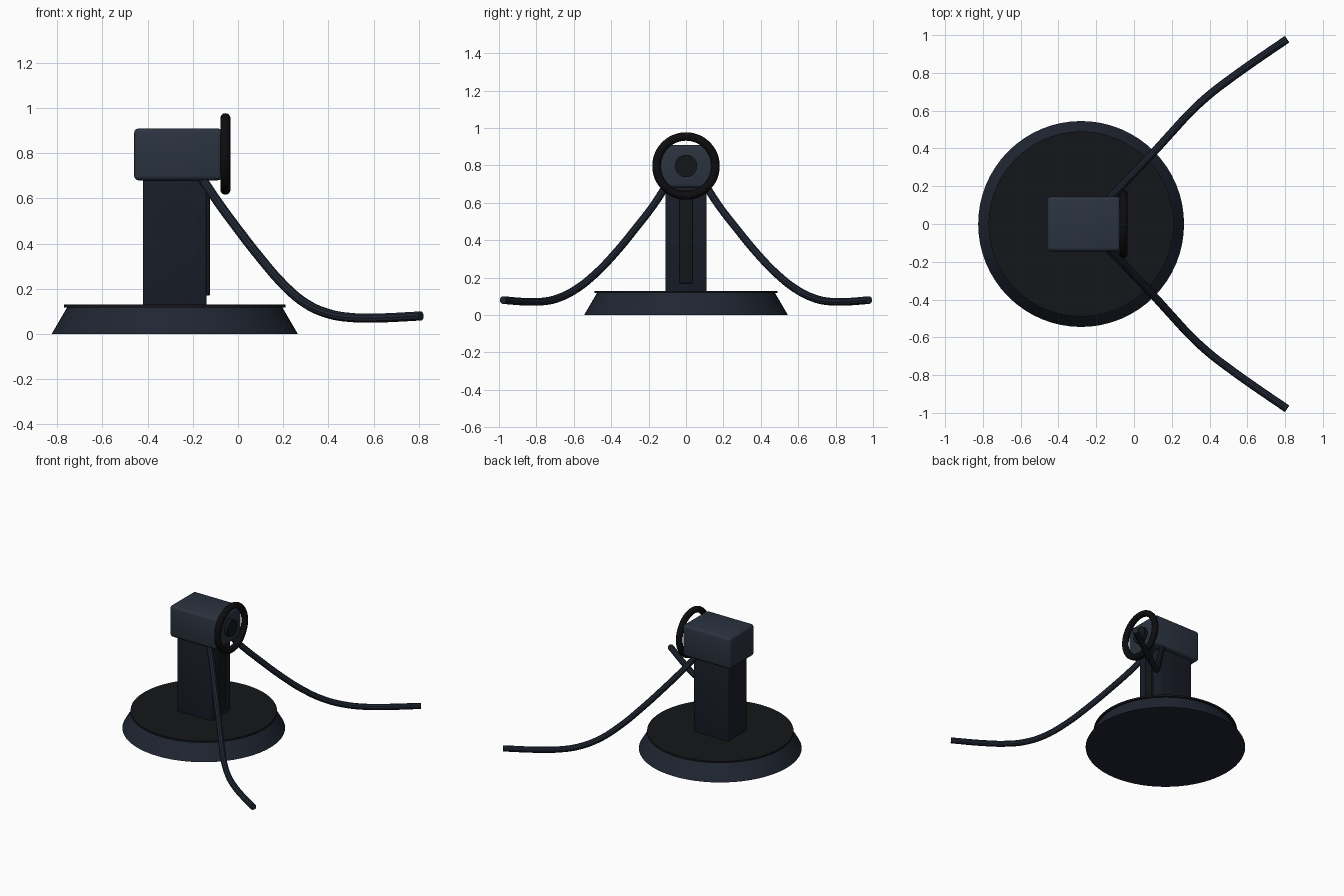
import bpy
from math import pi, radians

if "Cube" in bpy.data.objects:
    bpy.data.objects.remove(bpy.data.objects["Cube"])


def material(name, rgb):
    m = bpy.data.materials.new(name)
    m.diffuse_color = (*rgb, 1)
    m.use_nodes = True
    m.node_tree.nodes["Principled BSDF"].inputs["Base Color"].default_value = m.diffuse_color
    return m


SLATE = material("slate", (0.024, 0.033, 0.050))
NAVY = material("navy", (0.014, 0.019, 0.032))
DARK = material("dark_navy", (0.009, 0.012, 0.020))
RUBBER = material("rubber", (0.007, 0.008, 0.010))
BLACK = material("black", (0.004, 0.004, 0.005))


def finish(name, mat):
    ob = bpy.context.object
    ob.name = name
    ob.data.materials.append(mat)
    bpy.ops.object.shade_smooth_by_angle(angle=radians(35))
    return ob


def box(name, lo, hi, bevel, mat):
    centre = [(a + b) / 2 for a, b in zip(lo, hi)]
    bpy.ops.mesh.primitive_cube_add(size=1, location=centre)
    ob = bpy.context.object
    ob.scale = [b - a for a, b in zip(lo, hi)]
    bpy.ops.object.transform_apply(location=False, rotation=False, scale=True)
    mod = ob.modifiers.new("bevel", 'BEVEL')
    mod.width = bevel
    mod.segments = 3
    bpy.ops.object.modifier_apply(modifier=mod.name)
    return finish(name, mat)


def frustum(name, r1, r2, z1, z2, mat):
    bpy.ops.mesh.primitive_cone_add(vertices=64, radius1=r1, radius2=r2, depth=z2 - z1,
                                    location=(-0.28, 0, (z1 + z2) / 2))
    return finish(name, mat)


# Round tapered base with a thin mat on top
frustum("base", 0.545, 0.475, 0.0, 0.12, NAVY)
frustum("base_mat", 0.49, 0.49, 0.117, 0.130, RUBBER)

# Upright post with a raised strip on its front side
box("post", (-0.42, -0.11, 0.12), (-0.14, 0.11, 0.70), 0.008, DARK)
box("post_strip", (-0.16, -0.035, 0.17), (-0.125, 0.035, 0.67), 0.004, RUBBER)

# Head block
box("head", (-0.46, -0.145, 0.68), (-0.07, 0.145, 0.91), 0.02, SLATE)

# Ring and central hub on the head's face
bpy.ops.mesh.primitive_torus_add(major_radius=0.158, minor_radius=0.0225, major_segments=48,
                                 minor_segments=14, location=(-0.0555, 0, 0.797),
                                 rotation=(0, pi / 2, 0))
finish("ring", BLACK)
bpy.ops.mesh.primitive_cylinder_add(vertices=32, radius=0.06, depth=0.05,
                                    location=(-0.07, 0, 0.797), rotation=(0, pi / 2, 0))
finish("hub", RUBBER)

# Two mirrored cables sweeping from under the head to the ground
PATH = [(-0.18, 0.09, 0.72), (-0.10, 0.165, 0.60), (0.0, 0.27, 0.463), (0.10, 0.375, 0.335),
        (0.20, 0.485, 0.22), (0.30, 0.593, 0.135), (0.40, 0.685, 0.09), (0.50, 0.762, 0.073),
        (0.62, 0.848, 0.071), (0.81, 0.978, 0.08)]
for side, sign in (("left", 1), ("right", -1)):
    curve = bpy.data.curves.new(side + "_cable", 'CURVE')
    curve.dimensions = '3D'
    curve.bevel_depth = 0.021
    curve.bevel_resolution = 3
    curve.resolution_u = 5
    curve.use_fill_caps = True
    spline = curve.splines.new('BEZIER')
    spline.bezier_points.add(len(PATH) - 1)
    for p, (x, y, z) in zip(spline.bezier_points, PATH):
        p.co = (x, sign * y, z)
        p.handle_left_type = p.handle_right_type = 'AUTO'
    ob = bpy.data.objects.new(side + "_cable", curve)
    bpy.context.collection.objects.link(ob)
    bpy.ops.object.select_all(action='DESELECT')
    ob.select_set(True)
    bpy.context.view_layer.objects.active = ob
    bpy.ops.object.convert(target='MESH')
    finish(side + "_cable", NAVY)
